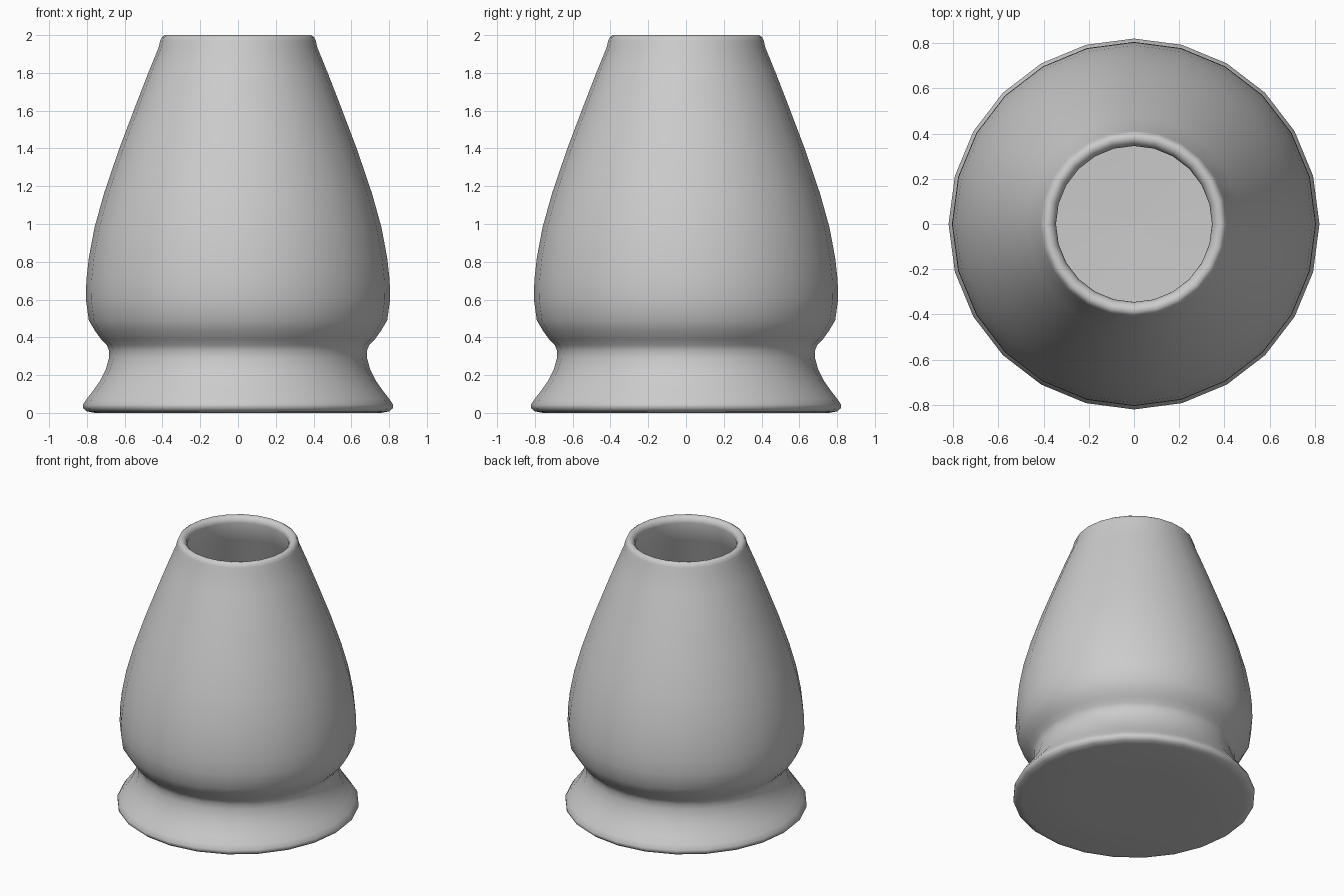
import bpy, bmesh, math

cube = bpy.data.objects.get("Cube")
if cube:
    bpy.data.objects.remove(cube)

SIDES = 24

# Single glazed clay colour
clay = bpy.data.materials.new("light_grey_clay")
clay.use_nodes = True
grey = (0.6, 0.6, 0.6, 1)
clay.diffuse_color = grey
clay.node_tree.nodes["Principled BSDF"].inputs["Base Color"].default_value = grey

# Flared foot, waist and body, bottom to top (radius, height)
outside = [(0, 0), (0.4, 0), (0.76, 0), (0.8, 0.008), (0.82, 0.025), (0.82, 0.045),
           (0.8, 0.075), (0.765, 0.12), (0.73, 0.17), (0.7, 0.23), (0.683, 0.29),
           (0.683, 0.33), (0.695, 0.36), (0.725, 0.39), (0.757, 0.435), (0.79, 0.49),
           (0.805, 0.6), (0.803, 0.7), (0.79, 0.82), (0.76, 0.98), (0.71, 1.16),
           (0.632, 1.39), (0.545, 1.62), (0.475, 1.8), (0.42, 1.935)]
# Rounded lip
lip = [(0.412, 1.97), (0.403, 1.99), (0.388, 2), (0.368, 1.996), (0.352, 1.98), (0.345, 1.955)]
# Hollow interior following the body, down to the floor
inside = [(r - 0.07, z) for r, z in reversed(outside) if 0.5 < z < 1.9]
inside += [(0.68, 0.49), (0.6, 0.38), (0.58, 0.3), (0.58, 0.12), (0.02, 0.1), (0, 0.1)]


def lathe(name, profile, material):
    bm = bmesh.new()
    verts = [bm.verts.new((0, -r, z)) for r, z in profile]
    edges = [bm.edges.new(pair) for pair in zip(verts, verts[1:])]
    bmesh.ops.spin(bm, geom=verts + edges, axis=(0, 0, 1), cent=(0, 0, 0),
                   angle=math.tau, steps=SIDES, use_duplicate=False)
    bmesh.ops.remove_doubles(bm, verts=bm.verts, dist=0.0005)
    bmesh.ops.recalc_face_normals(bm, faces=bm.faces)
    mesh = bpy.data.meshes.new(name)
    bm.to_mesh(mesh)
    bm.free()
    mesh.materials.append(material)
    obj = bpy.data.objects.new(name, mesh)
    bpy.context.collection.objects.link(obj)
    bpy.context.view_layer.objects.active = obj
    obj.select_set(True)
    bpy.ops.object.shade_smooth_by_angle(angle=math.radians(50))
    obj.select_set(False)
    return obj


lathe("hollow_vessel", outside + lip + inside, clay)
